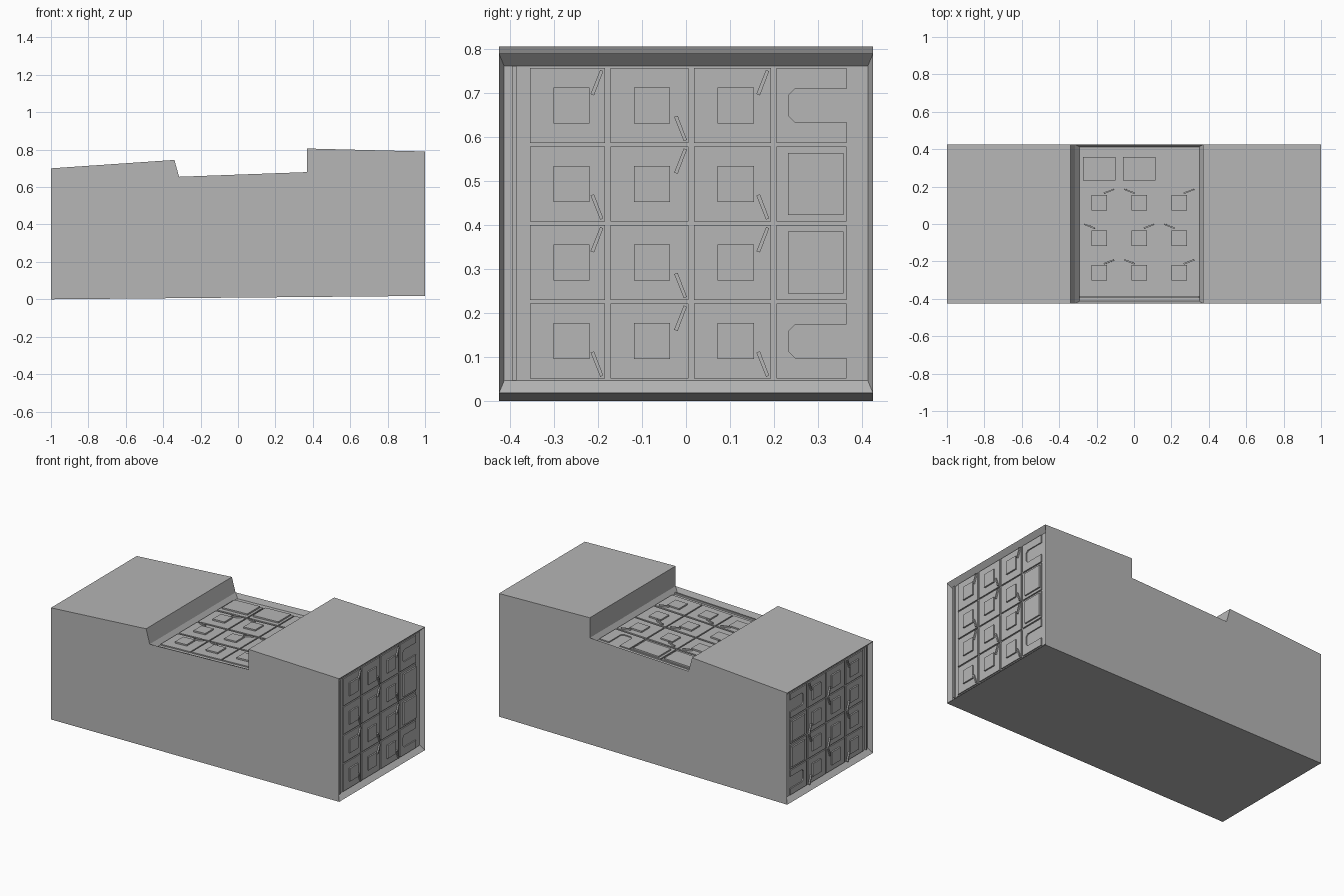
import bpy, bmesh
from mathutils import Vector

cube = bpy.data.objects.get("Cube")
if cube:
    bpy.data.objects.remove(cube)

grey = bpy.data.materials.new("plain_grey")
grey.use_nodes = True
colour = (0.47, 0.47, 0.47, 1)
grey.diffuse_color = colour
grey.node_tree.nodes["Principled BSDF"].inputs["Base Color"].default_value = colour

HALF = 0.425        # half width of the body
DEPTH = 0.03        # depth of the panel recesses
PROFILE = [(-1, 0), (1, 0.018), (1, 0.79), (0.37, 0.806), (0.37, 0.68),
           (-0.315, 0.655), (-0.34, 0.745), (-1, 0.70)]


def finish(name, bm):
    bmesh.ops.recalc_face_normals(bm, faces=bm.faces)
    mesh = bpy.data.meshes.new(name)
    bm.to_mesh(mesh)
    bm.free()
    mesh.materials.append(grey)
    obj = bpy.data.objects.new(name, mesh)
    bpy.context.collection.objects.link(obj)
    return obj


class Frame:
    """Panel plane: u runs along y, v along the profile edge, d goes inward."""
    def __init__(self, low, high, margin):
        a, b = (Vector((p[0], 0, p[1])) for p in (low, high))
        self.origin, self.v_axis = a, (b - a).normalized()
        self.inward = Vector((0, 1, 0)).cross(self.v_axis)
        if self.inward.dot(Vector((0, 0, 0.35)) - (a + b) / 2) < 0:
            self.inward.negate()
        self.length, self.margin = (b - a).length, margin

    def at(self, u, v, d):
        p = self.origin + self.v_axis * v + self.inward * d
        return Vector((p.x, u, p.z))


def prism(bm, frame, points, bottom, top):
    low = [bm.verts.new(frame.at(u, v, bottom)) for u, v in points]
    high = [bm.verts.new(frame.at(u, v, top)) for u, v in points]
    bm.faces.new(low)
    bm.faces.new(high)
    for i in range(len(points)):
        j = (i + 1) % len(points)
        bm.faces.new((low[i], low[j], high[j], high[i]))


def rect(u0, u1, v0, v1):
    return [(u0, v0), (u1, v0), (u1, v1), (u0, v1)]


frames = {
    "left_end": (Frame(PROFILE[1], PROFILE[2], 0.029), 2, 0),
    "right_end": (Frame(PROFILE[0], PROFILE[7], 0.029), 7, 0),
    "top_gap": (Frame(PROFILE[5], PROFILE[4], 0.022), 5, 1),
}

# Body: extruded side profile, with sloped recesses in three of its faces
bm = bmesh.new()
front = [bm.verts.new((x, -HALF, z)) for x, z in PROFILE]
back = [bm.verts.new((x, HALF, z)) for x, z in PROFILE]
bm.faces.new(front)
bm.faces.new(back)
edge_frames = {1: "left_end", 4: "top_gap", 7: "right_end"}
for i in range(len(PROFILE)):
    j = (i + 1) % len(PROFILE)
    outer = [front[i], front[j], back[j], back[i]]
    if i not in edge_frames:
        bm.faces.new(outer)
        continue
    f = frames[edge_frames[i]][0]
    inner = []
    for vert in outer:
        v = (vert.co - f.origin).dot(f.v_axis)
        v = f.margin if v < f.length / 2 else f.length - f.margin
        u = 0.413 if vert.co.y > 0 else -0.413
        inner.append(bm.verts.new(f.at(u, v, DEPTH)))
    for k in range(4):
        m = (k + 1) % 4
        bm.faces.new((outer[k], outer[m], inner[m], inner[k]))
    bm.faces.new(inner)
finish("body", bm)

COLUMNS = [(-0.355, -0.184), (-0.172, 0.006), (0.018, 0.193)]
TILE_TOP, BLOCK_TOP = 0.02, 0.011

for place, (f, _, first) in frames.items():
    tiles, blocks, bars, plates, ribs = (bmesh.new() for _ in range(5))
    v0, v1 = f.margin, f.length - f.margin
    rows = 4 - first
    pitch = (v1 - v0) / rows

    # Long rib beside the tiles
    prism(ribs, f, rect(-0.395, -0.385, v0, v1), DEPTH + 0.002, TILE_TOP)
    prism(ribs, f, rect(-0.372, 0.406, v0, v1), DEPTH + 0.002, DEPTH - 0.003)

    for r in range(rows):
        row = r + first
        a, b = v0 + r * pitch + 0.004, v0 + (r + 1) * pitch - 0.004
        mid = (a + b) / 2
        for c, (u0, u1) in enumerate(COLUMNS):
            # Tile with a square block and a slanted bar
            prism(tiles, f, rect(u0, u1, a, b), DEPTH, TILE_TOP)
            cu = u0 + 0.095
            prism(blocks, f, rect(cu - 0.041, cu + 0.041, mid - 0.041, mid + 0.041),
                  TILE_TOP + 0.001, BLOCK_TOP)
            s = 1 if (row + c) % 2 else -1
            start, end = mid + s * 0.026, mid + s * 0.078
            bar = [(u1 - 0.033, start), (u1 - 0.025, start - s * 0.003),
                   (u1 - 0.004, end), (u1 - 0.011, end + s * 0.003)]
            prism(bars, f, bar, TILE_TOP + 0.001, BLOCK_TOP)

        # Last column: notched tiles at the outer rows, plated tiles between
        if row in (0, 3):
            w = 0.038
            notch = [(0.206, a), (0.365, a), (0.365, mid - w), (0.248, mid - w),
                     (0.233, mid - w + 0.015), (0.233, mid + w - 0.015),
                     (0.248, mid + w), (0.365, mid + w), (0.365, b), (0.206, b)]
            prism(tiles, f, notch, DEPTH, TILE_TOP)
        else:
            prism(tiles, f, rect(0.206, 0.365, a, b), DEPTH, TILE_TOP)
            prism(plates, f, rect(0.232, 0.358, a + 0.015, b - 0.015),
                  TILE_TOP + 0.001, BLOCK_TOP)

    for part, mesh in (("tiles", tiles), ("blocks", blocks), ("bars", bars),
                       ("plates", plates), ("ribs", ribs)):
        finish(place + "_" + part, mesh)
